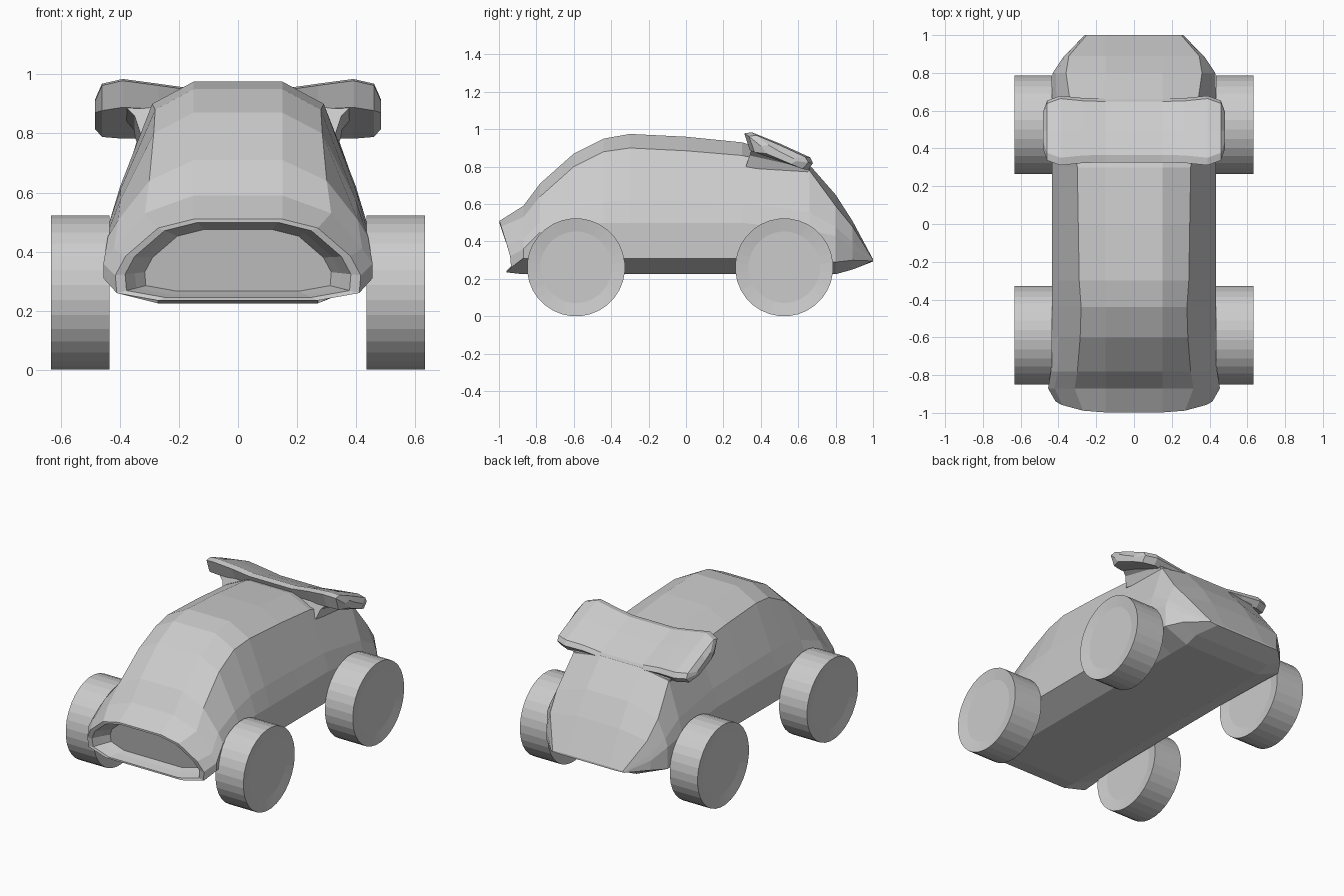
import bpy
import bmesh
import math
from mathutils import Vector

cube = bpy.data.objects.get("Cube")
if cube:
    bpy.data.objects.remove(cube, do_unlink=True)

GREY = (0.6, 0.6, 0.6, 1)
paint = bpy.data.materials.new("light grey")
paint.use_nodes = True
paint.diffuse_color = GREY
paint.node_tree.nodes["Principled BSDF"].inputs["Base Color"].default_value = GREY


def loft(name, rings):
    """Skin a list of closed rings and cap both ends."""
    bm = bmesh.new()
    loops = [[bm.verts.new(point) for point in ring] for ring in rings]
    for near, far in zip(loops, loops[1:]):
        count = len(near)
        for i in range(count):
            j = (i + 1) % count
            bm.faces.new((near[i], near[j], far[j], far[i]))
    bm.faces.new(loops[0])
    bm.faces.new(list(reversed(loops[-1])))
    bmesh.ops.recalc_face_normals(bm, faces=bm.faces)
    mesh = bpy.data.meshes.new(name)
    bm.to_mesh(mesh)
    bm.free()
    mesh.materials.append(paint)
    obj = bpy.data.objects.new(name, mesh)
    bpy.context.collection.objects.link(obj)
    return obj


def mirrored(half):
    """Close a right-hand outline with its reflection in x."""
    return half + [Vector((-p.x, p.y, p.z)) for p in reversed(half)]


def body_ring(y, floor, wide, sill, belt, shoulder, shoulder_z, roof, keel=0.27):
    waist = wide + (shoulder - wide) * 0.25
    waist_z = belt + (shoulder_z - belt) * 0.3
    outline = [(keel, floor), (wide, sill), (wide, belt), (waist, waist_z),
               (shoulder, shoulder_z), (0.15, roof)]
    return mirrored([Vector((x, y, z)) for x, z in outline])


# Nose lip with a recessed mouth, leaning forward at the top
lip = [(0.27, 0.235), (0.41, 0.26), (0.415, 0.32), (0.38, 0.385),
       (0.27, 0.48), (0.15, 0.51)]


def mouth_ring(scale, depth):
    middle = 0.365
    points = []
    for x, z in lip:
        lean = (z - 0.235) * 0.12
        side = 0.03 * (x / 0.4) ** 4
        points.append(Vector((x * scale, depth - 0.965 - lean + side,
                              middle + (z - middle) * scale)))
    return mirrored(points)


# Body sections: y, floor, half width, sill, belt, shoulder x, shoulder z, roof
sections = [
    (-0.87, 0.225, 0.455, 0.31, 0.36, 0.315, 0.53, 0.59),
    (-0.78, 0.225, 0.44, 0.31, 0.45, 0.30, 0.64, 0.71),
    (-0.60, 0.225, 0.435, 0.31, 0.48, 0.285, 0.80, 0.87),
    (-0.44, 0.225, 0.435, 0.31, 0.50, 0.28, 0.88, 0.95),
    (-0.30, 0.225, 0.435, 0.31, 0.50, 0.29, 0.90, 0.975),
    (0.00, 0.225, 0.435, 0.31, 0.50, 0.295, 0.885, 0.96),
    (0.30, 0.225, 0.435, 0.31, 0.50, 0.30, 0.86, 0.93),
    (0.66, 0.225, 0.435, 0.30, 0.46, 0.34, 0.78, 0.81),
    (0.80, 0.225, 0.43, 0.29, 0.43, 0.36, 0.59, 0.65),
    (0.89, 0.25, 0.37, 0.30, 0.36, 0.345, 0.48, 0.51),
    (1.00, 0.293, 0.26, 0.296, 0.299, 0.25, 0.303, 0.305, 0.20),
]
mouth = [mouth_ring(0.76, 0.09), mouth_ring(0.84, 0.05),
         mouth_ring(0.92, 0.0), mouth_ring(1.0, 0.0)]
loft("body", mouth + [body_ring(*row) for row in sections])

# Rear wing: x, height of leading edge, chord scale, thickness
stations = [(0.15, 0.945, 0.98, 0.07), (0.27, 0.962, 1.0, 0.08),
            (0.39, 0.978, 1.07, 0.09), (0.46, 0.962, 0.92, 0.085),
            (0.483, 0.93, 0.55, 0.04)]


def wing_ring(x, height, chord, thick):
    centre, half = 0.495, 0.172 * chord
    front, back = centre - half, centre + half
    drop = 0.12 * chord
    if chord < 0.6:
        height -= 0.02
    profile = [(front, height), (front + 0.04, height + 0.006),
               (centre, height - drop * 0.4), (back - 0.015, height - drop),
               (back, height - drop - thick * 0.35),
               (back - 0.03, height - drop - thick * 0.75),
               (front + 0.03, height - thick)]
    return [Vector((x, y, z)) for y, z in profile]


right_half = [wing_ring(-x, *rest) for x, *rest in reversed(stations)]
loft("rear_wing", right_half + [wing_ring(*s) for s in stations])

# Struts flaring from the rear shoulders to the wing
for side, label in ((1, "left"), (-1, "right")):
    levels = []
    for inner, outer, front, back, front_z, back_z in (
            (0.18, 0.33, 0.32, 0.65, 0.80, 0.74),
            (0.20, 0.35, 0.34, 0.655, 0.86, 0.79),
            (0.20, 0.41, 0.36, 0.64, 0.92, 0.82)):
        levels.append([Vector((side * inner, front, front_z)),
                       Vector((side * outer, front, front_z)),
                       Vector((side * outer, back, back_z)),
                       Vector((side * inner, back, back_z))])
    loft(label + "_wing_strut", levels)

# Wheels with shallow dished faces
RADIUS, INNER, OUTER, SIDES = 0.262, 0.435, 0.633, 32


def wheel_ring(x, radius, y):
    turns = [math.tau * (i + 0.5) / SIDES for i in range(SIDES)]
    return [Vector((x, y + radius * math.cos(t), RADIUS + radius * math.sin(t)))
            for t in turns]


for end, y in (("front", -0.588), ("rear", 0.525)):
    for label, side in (("left", 1), ("right", -1)):
        hub = RADIUS * 0.73
        steps = [(INNER + 0.012, hub), (INNER, RADIUS),
                 (OUTER, RADIUS), (OUTER - 0.012, hub)]
        loft(f"{end}_{label}_wheel",
             [wheel_ring(side * x, r, y) for x, r in steps])
